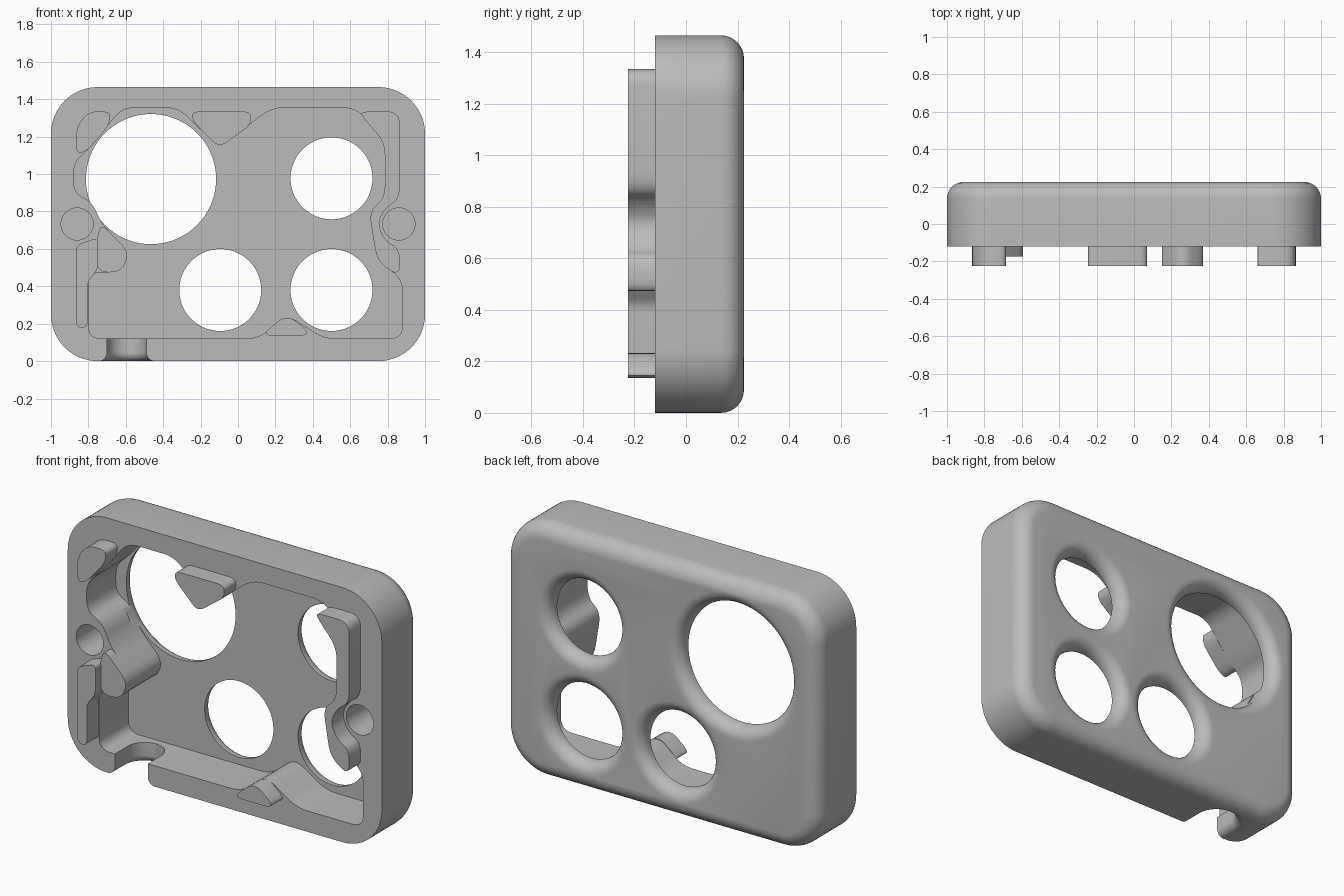
import bpy, bmesh
from math import sin, cos, pi, radians
from mathutils import Vector

if "Cube" in bpy.data.objects:
    bpy.data.objects.remove(bpy.data.objects["Cube"])

grey = bpy.data.materials.new("plain grey")
grey.use_nodes = True
colour = (0.5, 0.5, 0.5, 1)
grey.diffuse_color = colour
grey.node_tree.nodes["Principled BSDF"].inputs["Base Color"].default_value = colour

FRONT, FLOOR, BACK, TAB = -0.12, 0.145, 0.225, -0.225
HEIGHT = 1.465


def loft(name, loops):
    """Join equal loops of points into a closed solid."""
    bm = bmesh.new()
    rings = [[bm.verts.new(p) for p in loop] for loop in loops]
    n = len(rings[0])
    for a, b in zip(rings, rings[1:]):
        for i in range(n):
            j = (i + 1) % n
            bm.faces.new((a[i], a[j], b[j], b[i]))
    bm.faces.new(rings[0])
    bm.faces.new(rings[-1])
    bmesh.ops.recalc_face_normals(bm, faces=bm.faces)
    mesh = bpy.data.meshes.new(name)
    bm.to_mesh(mesh)
    bm.free()
    mesh.materials.append(grey)
    ob = bpy.data.objects.new(name, mesh)
    bpy.context.collection.objects.link(ob)
    return ob


def rounded(corners, radius, steps=6):
    """Round every corner of an outline."""
    pts = [Vector(c) for c in corners]
    out = []
    for i, p in enumerate(pts):
        a, b = pts[i - 1] - p, pts[(i + 1) % len(pts)] - p
        ra = min(radius, a.length * 0.45)
        rb = min(radius, b.length * 0.45)
        s, e = p + a.normalized() * ra, p + b.normalized() * rb
        for k in range(steps + 1):
            t = k / steps
            out.append(s * (1 - t) ** 2 + p * 2 * t * (1 - t) + e * t * t)
    return out


def prism(name, corners, y0, y1, radius=0.04):
    outline = rounded(corners, radius)
    return loft(name, [[(p.x, y, p.y) for p in outline] for y in (y0, y1)])


def lathe(name, x, z, profile, n=72):
    """Turned solid along y from (radius, y) pairs."""
    return loft(name, [[(x + r * cos(2 * pi * i / n), y, z + r * sin(2 * pi * i / n))
                        for i in range(n)] for r, y in profile])


def flare(radius, edge, size):
    """Quarter-round widening from the radius out to the edge."""
    return [(radius + size * (1 - cos(a)), edge - size + size * sin(a))
            for a in [k * pi / 16 for k in range(9)]]


def cut(target, cutter):
    mod = target.modifiers.new("cut", "BOOLEAN")
    mod.operation, mod.solver, mod.object = "DIFFERENCE", "EXACT", cutter
    bpy.context.view_layer.objects.active = target
    bpy.ops.object.modifier_apply(modifier=mod.name)
    bpy.data.objects.remove(cutter)


# Outer shell with a rounded back edge
def shell_loop(y, inset):
    r = 0.25
    pts = []
    for q, (sx, sz) in enumerate([(1, 1), (-1, 1), (-1, -1), (1, -1)]):
        for k in range(17):
            a = (q + k / 16) * pi / 2
            pts.append((sx * (1 - r) + (r - inset) * cos(a), y,
                        HEIGHT / 2 + sz * (HEIGHT / 2 - r) + (r - inset) * sin(a)))
    return pts


R = 0.09
loops = [shell_loop(FRONT, 0)]
for k in range(9):
    a = k * pi / 16
    loops.append(shell_loop(BACK - R + R * sin(a), R * (1 - cos(a))))
shell = loft("shell", loops)

# Inner cavity
cavity = [(-0.62, 1.355), (-0.32, 1.355), (-0.1, 1.14), (0.18, 1.355), (0.63, 1.355),
          (0.785, 1.17), (0.785, 0.87), (0.7, 0.8), (0.745, 0.53), (0.88, 0.44),
          (0.88, 0.12), (0.46, 0.12), (0.26, 0.25), (0.11, 0.12),
          (-0.8, 0.12), (-0.8, 0.475), (-0.625, 0.475), (-0.58, 0.58), (-0.73, 0.735),
          (-0.78, 0.85), (-0.88, 0.9), (-0.88, 1.06), (-0.79, 1.14)]
cut(shell, prism("cavity_cutter", cavity, -0.3, FLOOR, 0.07))

# Back openings with softened rims
for x, z, r in [(-0.465, 0.973, 0.348), (0.5, 0.977, 0.219),
                (0.5, 0.38, 0.219), (-0.095, 0.38, 0.219)]:
    profile = [(r, FLOOR - 0.05)] + flare(r, BACK, 0.07) + [(r + 0.07, BACK + 0.05)]
    cut(shell, lathe("opening_cutter", x, z, profile))

# Blind fastener holes
for x in (-0.86, 0.86):
    cut(shell, lathe("fastener_cutter", x, 0.733, [(0.086, -0.3), (0.086, 0.08)], 48))


# Cable notch in the bottom wall, widening outward
def notch_loop(z, r):
    x, y = -0.595, 0.0
    arc = [(x + r * cos(pi * k / 32), y + r * sin(pi * k / 32), z) for k in range(33)]
    return arc + [(x - r, -0.3, z), (x + r, -0.3, z)]


notch = [notch_loop(-0.05, 0.15)]
notch += [notch_loop(z, r) for r, z in
          [(0.105 + 0.045 * (1 - sin(a)), 0.045 * (1 - cos(a)))
           for a in [k * pi / 16 for k in range(9)]]]
notch.append(notch_loop(0.16, 0.105))
cut(shell, loft("notch_cutter", notch))

# Locating tabs on the front rim
tabs = {
    "top_tab": ([(-0.245, 1.335), (0.07, 1.335), (0.07, 1.265), (-0.1, 1.14), (-0.245, 1.285)], 0.05),
    "upper_left_tab": ([(-0.865, 1.25), (-0.8, 1.335), (-0.68, 1.335), (-0.69, 1.26),
                        (-0.81, 1.12), (-0.865, 1.11)], 0.05),
    "bottom_tab": ([(0.15, 0.135), (0.37, 0.135), (0.365, 0.17), (0.26, 0.25), (0.15, 0.16)], 0.06),
    "lower_left_tab": ([(-0.865, 0.62), (-0.75, 0.66), (-0.75, 0.49), (-0.805, 0.42),
                        (-0.805, 0.18), (-0.865, 0.18)], 0.03),
    "right_tab": ([(0.66, 1.335), (0.865, 1.335), (0.865, 0.87), (0.79, 0.82), (0.745, 0.735),
                   (0.79, 0.64), (0.865, 0.6), (0.865, 0.45), (0.745, 0.53), (0.7, 0.8),
                   (0.785, 0.87), (0.785, 1.17), (0.66, 1.31)], 0.07),
}
parts = [shell]
for name, (corners, radius) in tabs.items():
    parts.append(prism(name, corners, TAB, FRONT, radius))

# Lower inner stop beside the left tab
parts.append(prism("inner_stop", [(-0.755, 0.475), (-0.625, 0.475), (-0.58, 0.58),
                                  (-0.73, 0.735), (-0.755, 0.66)], -0.175, FRONT, 0.06))

# Smooth curves, sharp edges
for ob in parts:
    bpy.ops.object.select_all(action="DESELECT")
    ob.select_set(True)
    bpy.context.view_layer.objects.active = ob
    bpy.ops.object.shade_smooth_by_angle(angle=radians(30))
